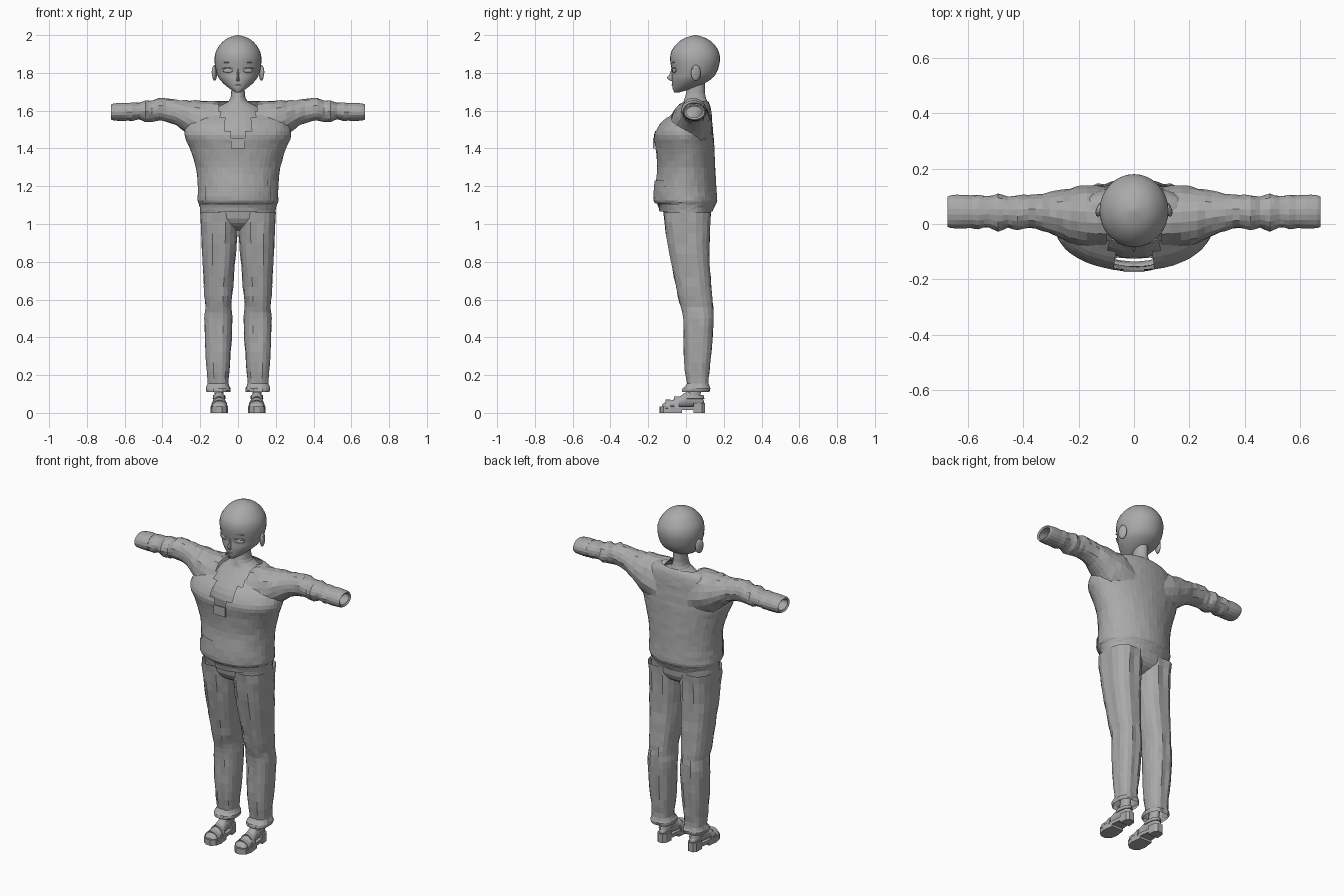
import bpy, bmesh, math, random
from mathutils import Vector

if "Cube" in bpy.data.objects:
    bpy.data.objects.remove(bpy.data.objects["Cube"])

grey = bpy.data.materials.new("plain_grey")
grey.diffuse_color = (0.4, 0.4, 0.4, 1)
grey.use_nodes = True
grey.node_tree.nodes["Principled BSDF"].inputs["Base Color"].default_value = grey.diffuse_color


def finish(name, bm, mirror=False, thick=0, smooth=False):
    bmesh.ops.recalc_face_normals(bm, faces=bm.faces)
    me = bpy.data.meshes.new(name)
    bm.to_mesh(me)
    bm.free()
    me.materials.append(grey)
    ob = bpy.data.objects.new(name, me)
    bpy.context.collection.objects.link(ob)
    if thick:
        m = ob.modifiers.new("thickness", 'SOLIDIFY')
        m.thickness, m.offset = thick, -1
    if mirror:
        m = ob.modifiers.new("mirror", 'MIRROR')
        m.use_mirror_merge = False
    for p in me.polygons:
        p.use_smooth = smooth
    return ob


def curve_sections(secs, steps):
    """Smoothly fill in sections between the given ones."""
    out = []
    for i in range(len(secs) - 1):
        p = [secs[min(max(i + k, 0), len(secs) - 1)] for k in (-1, 0, 1, 2)]
        for s in range(steps):
            t = s / steps
            out.append([0.5 * (2 * b + (c - a) * t + (2 * a - 5 * b + 4 * c - d) * t * t
                               + (3 * b - a - 3 * c + d) * t ** 3) for a, b, c, d in zip(*p)])
    return out + [list(secs[-1])]


def loft(name, secs, axis='z', n=20, steps=2, power=2.0, caps=(0, 0), jitter=0.0,
         notch=(), keep=None, grow=0.0, **kw):
    """Rings along an axis. Section = (position, a_min, a_max, b_min, b_max)."""
    rng = random.Random(4)
    bm = bmesh.new()
    rings = []
    for t, a0, a1, b0, b1 in curve_sections(secs, steps):
        ring = []
        for i in range(n):
            ang = 2 * math.pi * i / n
            ca, sa = math.cos(ang), math.sin(ang)
            f = 1 + rng.uniform(-jitter, jitter)
            if i in notch:
                f *= 0.94
            a = (a0 + a1) / 2 + ((a1 - a0) / 2 + grow) * f * math.copysign(abs(ca) ** (2 / power), ca)
            b = (b0 + b1) / 2 + ((b1 - b0) / 2 + grow) * f * math.copysign(abs(sa) ** (2 / power), sa)
            ring.append(bm.verts.new({'z': (a, b, t), 'x': (t, a, b), 'y': (a, t, b)}[axis]))
        rings.append(ring)
    for r, s in zip(rings, rings[1:]):
        for i in range(n):
            j = (i + 1) % n
            bm.faces.new((r[i], r[j], s[j], s[i]))
    for flag, ring in zip(caps, (rings[0], rings[-1])):
        if flag:
            bm.faces.new(ring)
    if keep:
        bad = [f for f in bm.faces if not keep(f.calc_center_median())]
        bmesh.ops.delete(bm, geom=bad, context='FACES')
    return finish(name, bm, **kw)


def ball(name, loc, size, rot=0, **kw):
    bm = bmesh.new()
    bmesh.ops.create_uvsphere(bm, u_segments=16, v_segments=10, radius=1)
    bmesh.ops.scale(bm, vec=size, verts=bm.verts)
    for v in bm.verts:
        x, y = v.co.x, v.co.y
        v.co.x = x * math.cos(rot) - y * math.sin(rot)
        v.co.y = x * math.sin(rot) + y * math.cos(rot)
    bmesh.ops.translate(bm, vec=loc, verts=bm.verts)
    return finish(name, bm, **kw)


def prism(name, outline, z0, z1, **kw):
    bm = bmesh.new()
    f = bm.faces.new([bm.verts.new((x, y, z0)) for x, y in outline])
    ex = bmesh.ops.extrude_face_region(bm, geom=[f])
    bmesh.ops.translate(bm, vec=(0, 0, z1 - z0),
                        verts=[v for v in ex['geom'] if isinstance(v, bmesh.types.BMVert)])
    return finish(name, bm, **kw)


def band(name, pts, width, thick, **kw):
    """Strap that follows points, with its width along y."""
    bm = bmesh.new()
    rows = [[bm.verts.new((x, y + s * width / 2, z)) for s in (-1, 1)] for x, y, z in pts]
    for r, s in zip(rows, rows[1:]):
        bm.faces.new((r[0], r[1], s[1], s[0]))
    return finish(name, bm, thick=thick, **kw)


# Head, with a rounded skull and a small chin
loft("head", [(1.697, -.012, .012, -.062, -.035), (1.715, -.042, .042, -.07, .03),
              (1.74, -.073, .073, -.074, .09), (1.77, -.1, .1, -.076, .137),
              (1.80, -.113, .113, -.074, .161), (1.84, -.122, .122, -.08, .175),
              (1.88, -.124, .124, -.084, .18), (1.92, -.114, .114, -.075, .17),
              (1.96, -.086, .086, -.043, .141), (1.985, -.052, .052, -.005, .102),
              (2.0, -.006, .006, .044, .056)],
     n=32, steps=3, caps=(1, 1), smooth=True)
ball("ear", (.124, .052, 1.80), (.012, .027, .042), rot=.3, mirror=True, smooth=True)
ball("ear_inner", (.132, .048, 1.805), (.006, .015, .027), rot=.3, mirror=True, smooth=True)

# Face details
ball("eye", (.054, -.062, 1.812), (.027, .006, .012), rot=.35, mirror=True, smooth=True)
ball("eyelash", (.055, -.064, 1.825), (.031, .006, .003), rot=.35, mirror=True)
ball("eyebrow", (.055, -.067, 1.855), (.028, .004, .002), rot=.3, mirror=True)
loft("nose", [(1.758, -.009, .009, -.082, -.06), (1.774, -.006, .006, -.102, -.06),
              (1.79, -.005, .005, -.088, -.06), (1.82, -.004, .004, -.078, -.06)],
     n=8, steps=2, caps=(1, 1), smooth=True)
ball("mouth", (0, -.072, 1.735), (.016, .006, .003))

# Neck and upper chest inside the collar
loft("neck_and_chest", [(1.40, -.17, .17, -.115, .12), (1.47, -.17, .17, -.125, .12),
                        (1.53, -.16, .16, -.1, .12), (1.59, -.135, .135, -.05, .12),
                        (1.625, -.1, .1, -.02, .118), (1.65, -.05, .05, -.012, .112),
                        (1.69, -.036, .036, 0, .1), (1.76, -.036, .036, .01, .1)],
     n=24, steps=2)

# Hooded top, open at the collar in steps
TOP = [(1.065, -.2, .2, -.135, .14), (1.1, -.205, .205, -.145, .155),
       (1.125, -.214, .214, -.166, .165), (1.2, -.213, .213, -.163, .16),
       (1.3, -.224, .224, -.152, .155), (1.4, -.255, .255, -.16, .15),
       (1.47, -.283, .283, -.17, .145), (1.53, -.27, .27, -.142, .14),
       (1.58, -.24, .24, -.085, .136), (1.62, -.2, .2, -.04, .13),
       (1.645, -.15, .15, -.012, .12), (1.652, -.115, .115, 0, .11)]


def outside_collar(c):
    half = .11 if c.z > 1.6 else .08 if c.z > 1.49 else .04 if c.z > 1.45 else 0
    return c.y > .03 or abs(c.x) > half


def on_pocket(c):
    return c.y < -.03 and 1.11 < c.z < 1.245 and abs(c.x) < .19 - (c.z - 1.1) * .25


def on_tab(c):
    return c.y < 0 and (abs(c.x) < .055 and c.z < 1.1 or abs(c.x) < .03 and c.z < 1.14)


shape = dict(n=48, steps=3, jitter=.008)
loft("hooded_top", TOP, keep=outside_collar, **shape)
loft("front_pocket", TOP, keep=on_pocket, grow=.006, **shape)
loft("hem_tab", TOP, keep=on_tab, grow=.005, **shape)

# Zip end plate
bm = bmesh.new()
bmesh.ops.create_cube(bm, size=1)
bmesh.ops.scale(bm, vec=(.075, .008, .055), verts=bm.verts)
bmesh.ops.translate(bm, vec=(0, -.17, 1.428), verts=bm.verts)
finish("zip_plate", bm)

# Sleeves, wide at the shoulder and wrinkled toward the open cuff
loft("sleeve", [(.10, -.09, .135, 1.36, 1.648), (.17, -.085, .135, 1.40, 1.652),
                (.23, -.07, .13, 1.435, 1.654), (.28, -.045, .12, 1.485, 1.655),
                (.33, -.025, .108, 1.525, 1.658), (.38, -.015, .103, 1.54, 1.664),
                (.42, -.024, .105, 1.548, 1.667), (.455, -.012, .098, 1.54, 1.652),
                (.49, -.025, .108, 1.54, 1.655), (.525, -.01, .1, 1.552, 1.642),
                (.56, -.018, .106, 1.545, 1.643), (.6, -.01, .1, 1.552, 1.636)],
     axis='x', n=18, steps=2, jitter=.045, mirror=True)
loft("cuff", [(.585, -.014, .103, 1.546, 1.641), (.62, -.016, .105, 1.545, 1.642),
              (.66, -.015, .104, 1.548, 1.638), (.673, -.01, .098, 1.553, 1.632)],
     axis='x', n=18, steps=2, jitter=.01, thick=.012, mirror=True)

# Trousers: hips and two legs with pressed seams
loft("trouser_hips", [(.965, -.12, .12, -.04, .06), (.99, -.175, .175, -.085, .105),
                      (1.03, -.198, .198, -.115, .13), (1.11, -.198, .198, -.125, .135)],
     n=32, power=2.3, caps=(1, 0))
loft("trouser_leg", [(.11, .04, .168, -.022, .125), (.13, .038, .174, -.02, .132),
                     (.155, .05, .164, .002, .122), (.22, .044, .168, -.008, .127),
                     (.32, .038, .175, -.015, .137), (.42, .032, .179, -.016, .145),
                     (.5, .03, .181, -.018, .15), (.56, .036, .174, -.03, .147),
                     (.62, .03, .181, -.048, .142), (.72, .022, .185, -.068, .134),
                     (.84, .012, .193, -.092, .128), (.95, .004, .198, -.112, .13),
                     (1.06, .002, .203, -.125, .138)],
     n=20, steps=2, power=2.3, jitter=.025, notch=(0, 5, 15), mirror=True)

# Feet and ankles
loft("foot", [(-.128, .075, .12, .025, .042), (-.11, .06, .137, .022, .056),
              (-.07, .058, .14, .022, .07), (-.03, .065, .134, .025, .09),
              (.01, .07, .13, .028, .115), (.05, .072, .127, .035, .11),
              (.08, .078, .122, .04, .085), (.095, .09, .11, .05, .065)],
     axis='y', n=14, steps=2, caps=(1, 1), smooth=True, mirror=True)
loft("ankle", [(.06, .074, .126, -.005, .085), (.1, .076, .125, .005, .078),
               (.15, .076, .126, .015, .09), (.24, .07, .13, .015, .1)],
     n=14, steps=2, smooth=True, mirror=True)

# Sandal soles, heels and straps
outline = [(.085, -.14), (.115, -.138), (.138, -.12), (.146, -.08), (.138, -.02),
           (.132, .04), (.128, .085), (.115, .1), (.085, .1), (.072, .085),
           (.067, .04), (.06, -.02), (.052, -.08), (.06, -.12)]
prism("sandal_sole", outline, .014, .034, mirror=True)
prism("sandal_front_tread", [p for p in outline if p[1] < -.01], 0, .015, mirror=True)
prism("sandal_heel", [p for p in outline if p[1] > 0], 0, .052, mirror=True)
for label, y, half, top in (("toe", -.095, .046, .07), ("instep", -.05, .044, .088)):
    arc = [(.099 - half * math.cos(a * math.pi / 8), y,
            .025 + (top - .025) * math.sin(a * math.pi / 8)) for a in range(9)]
    band(label + "_strap", arc, .026, .006, mirror=True)
loft("ankle_strap", [(.075, .066, .134, -.032, .098), (.095, .068, .132, -.022, .092)],
     n=16, steps=1, thick=.006, mirror=True)
